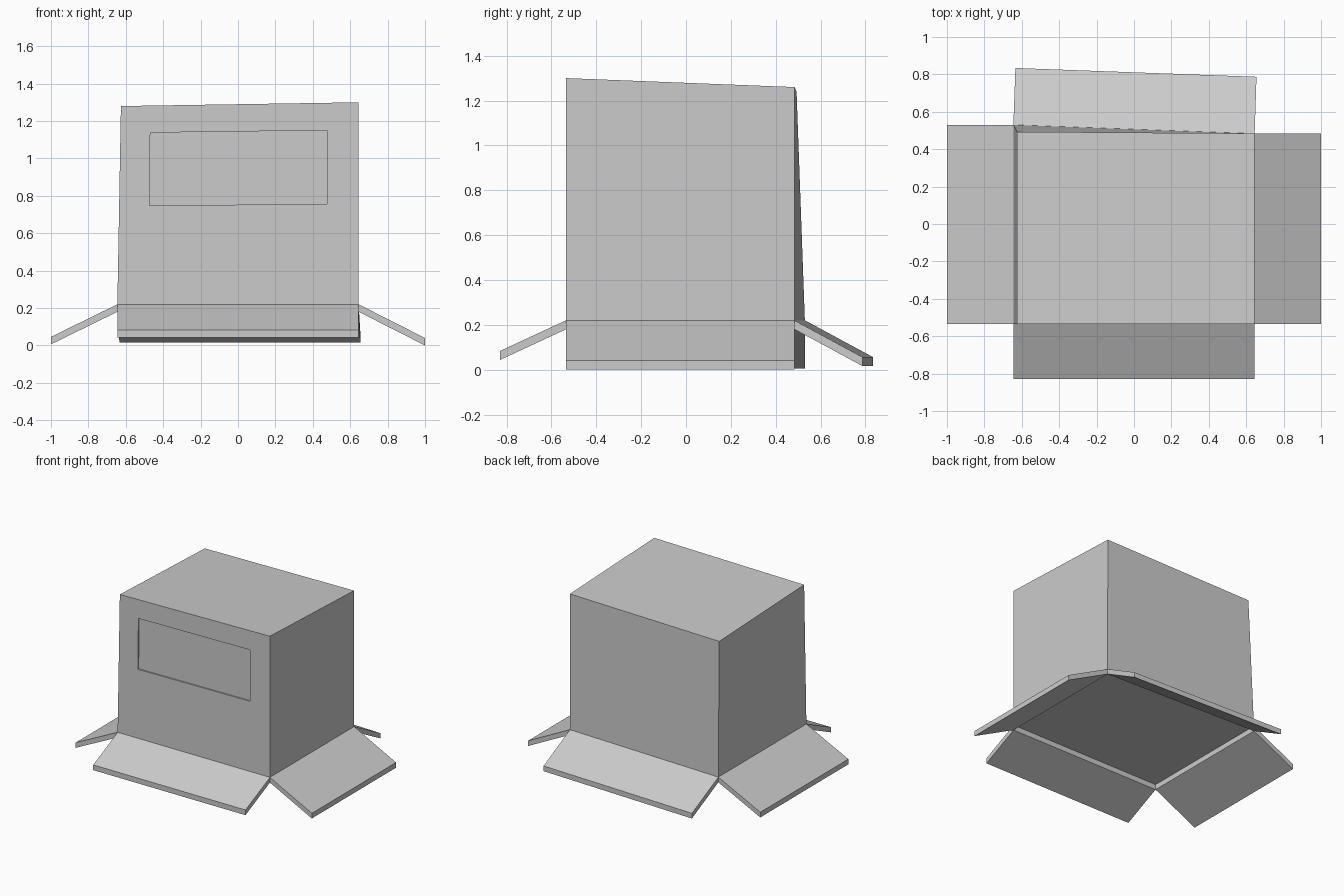
import bpy, bmesh
from mathutils import Vector

if "Cube" in bpy.data.objects:
    bpy.data.objects.remove(bpy.data.objects["Cube"])

T = 0.04  # cardboard thickness, measured vertically at the flaps


def make_object(name, bm):
    bmesh.ops.recalc_face_normals(bm, faces=bm.faces)
    mesh = bpy.data.meshes.new(name)
    bm.to_mesh(mesh)
    bm.free()
    obj = bpy.data.objects.new(name, mesh)
    bpy.context.collection.objects.link(obj)
    return obj


def ring(bm, points):
    return [bm.verts.new(p) for p in points]


def bridge(bm, a, b):
    for i in range(4):
        j = (i + 1) % 4
        bm.faces.new((a[i], a[j], b[j], b[i]))


# Hinge corners: front left, front right, back right, back left
hinge = [Vector(p) for p in ((-0.645, -0.535, 0.22), (0.645, -0.535, 0.22),
                             (0.645, 0.483, 0.22), (-0.645, 0.53, 0.22))]
roof = [Vector(p) for p in ((-0.626, -0.535, 1.28), (0.644, -0.535, 1.30),
                            (0.644, 0.484, 1.26), (-0.626, 0.493, 1.24))]

# Slightly crooked carton body with a shallow front panel recess
bm = bmesh.new()
low, high = ring(bm, hinge), ring(bm, roof)
bm.faces.new(low)
bm.faces.new(high)
for i in (1, 2, 3):
    j = (i + 1) % 4
    bm.faces.new((low[i], low[j], high[j], high[i]))
outline = [(-0.474, 0.748), (0.475, 0.757), (0.475, 1.15), (-0.469, 1.138)]
rim = ring(bm, [(x, -0.535, z) for x, z in outline])
panel = ring(bm, [(x, -0.525, z) for x, z in outline])
bridge(bm, [low[0], low[1], high[1], high[0]], rim)
bridge(bm, rim, panel)
bm.faces.new(panel)
make_object("carton_body", bm)


# Flaps: sloping slabs with upright ends, hanging from the hinge edges
def flap(name, a, b, tip_a, tip_b):
    bm = bmesh.new()
    points = [a, b, Vector(tip_b), Vector(tip_a)]
    top = ring(bm, points)
    bottom = ring(bm, [p - Vector((0, 0, T)) for p in points])
    bm.faces.new(top)
    bm.faces.new(bottom)
    bridge(bm, top, bottom)
    make_object(name, bm)


fl, fr, br, bl = hinge
flap("front_flap", fl, fr, (-0.645, -0.83, 0.083), (0.645, -0.83, 0.083))
flap("right_flap", fr, br, (1.0, -0.535, 0.04), (1.0, 0.483, 0.04))
flap("back_flap", br, bl, (0.655, 0.787, 0.056), (-0.634, 0.834, 0.056))
flap("left_flap", bl, fl, (-1.0, 0.53, 0.046), (-1.0, -0.535, 0.046))
